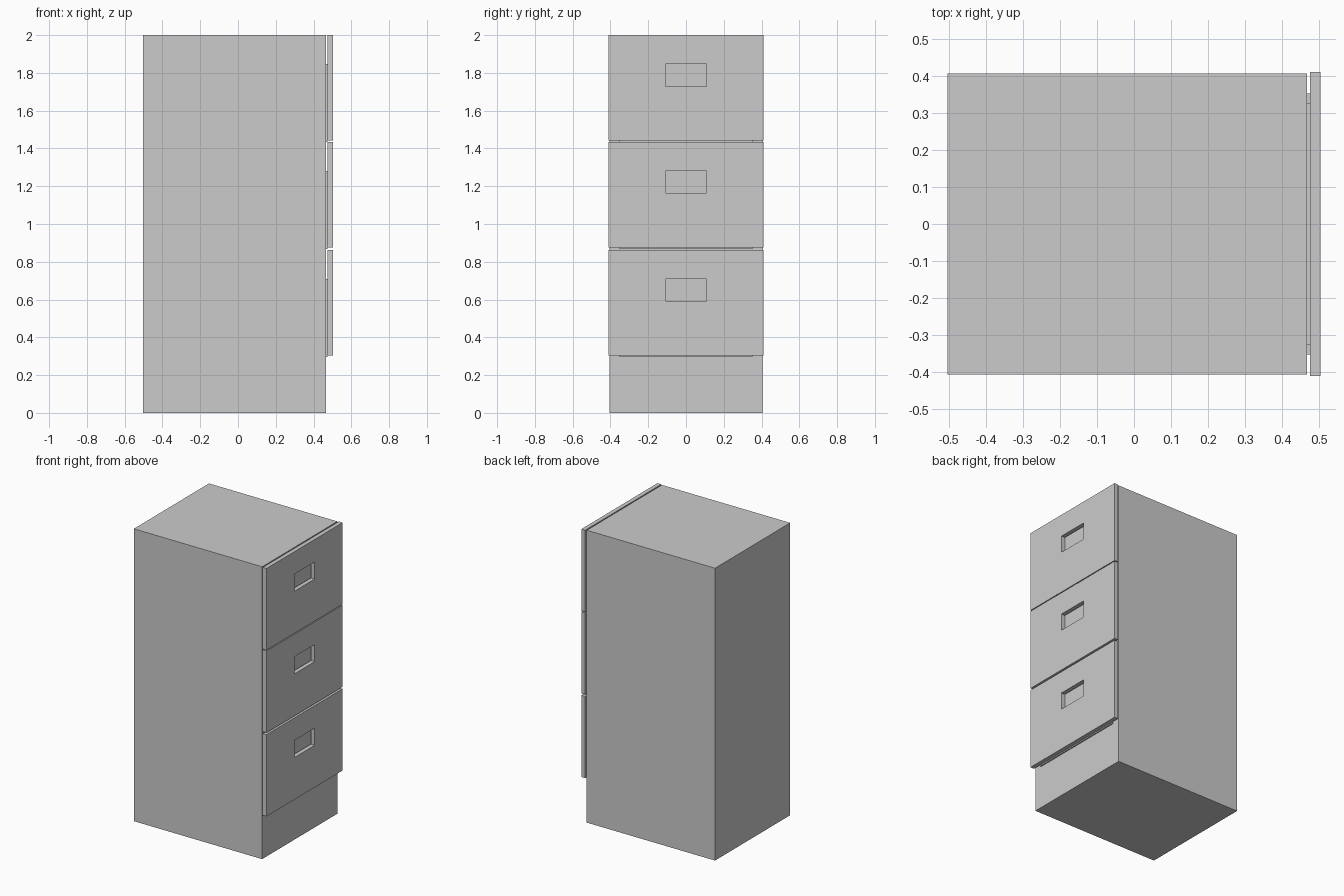
import bpy, bmesh

if "Cube" in bpy.data.objects:
    bpy.data.objects.remove(bpy.data.objects["Cube"])

BODY_X0, BODY_X1, BODY_Y = -0.504, 0.467, 0.406
FRONT_X0, FRONT_X1, FRONT_Y, FRONT_H = 0.475, 0.504, 0.411, 0.559


def finish(bm, name):
    bmesh.ops.recalc_face_normals(bm, faces=bm.faces)
    mesh = bpy.data.meshes.new(name)
    bm.to_mesh(mesh)
    bm.free()
    obj = bpy.data.objects.new(name, mesh)
    bpy.context.collection.objects.link(obj)
    return obj


def add_box(bm, lo, hi):
    verts = bmesh.ops.create_cube(bm, size=1)["verts"]
    for v in verts:
        v.co = [(a + b) / 2 + c * (b - a) for a, b, c in zip(lo, hi, v.co)]


def drawer_front(name, z0):
    # Panel with a rectangular hand hole, extruded to its thickness
    bm = bmesh.new()

    def ring(y, lo, hi):
        return [bm.verts.new((FRONT_X0, a, b))
                for a, b in ((-y, lo), (y, lo), (y, hi), (-y, hi))]

    outer = ring(FRONT_Y, z0, z0 + FRONT_H)
    inner = ring(0.109, z0 + 0.288, z0 + 0.405)
    faces = [bm.faces.new((outer[i], outer[(i + 1) % 4],
                           inner[(i + 1) % 4], inner[i])) for i in range(4)]
    res = bmesh.ops.extrude_face_region(bm, geom=faces, use_keep_orig=True)
    moved = [g for g in res["geom"] if isinstance(g, bmesh.types.BMVert)]
    bmesh.ops.translate(bm, verts=moved, vec=(FRONT_X1 - FRONT_X0, 0, 0))
    finish(bm, name)


def drawer_tray(name, z0):
    # Tray sides and floor, showing in the gap behind the front panel
    bm = bmesh.new()
    x0, lo, hi = BODY_X1 - 0.02, z0 - 0.008, z0 + 0.405
    for y0, y1 in ((-0.352, -0.326), (0.326, 0.352)):
        add_box(bm, (x0, y0, lo), (FRONT_X0, y1, hi))
    add_box(bm, (x0, -0.326, lo), (FRONT_X0, 0.326, lo + 0.026))
    finish(bm, name)


# Cabinet body
bm = bmesh.new()
add_box(bm, (BODY_X0, -BODY_Y, 0), (BODY_X1, BODY_Y, 2))
finish(bm, "cabinet_body")

# Three drawers, bottom to top
for label, z in (("lower", 0.304), ("middle", 0.876), ("upper", 1.441)):
    drawer_front(label + "_drawer_front", z)
    drawer_tray(label + "_drawer_tray", z)
